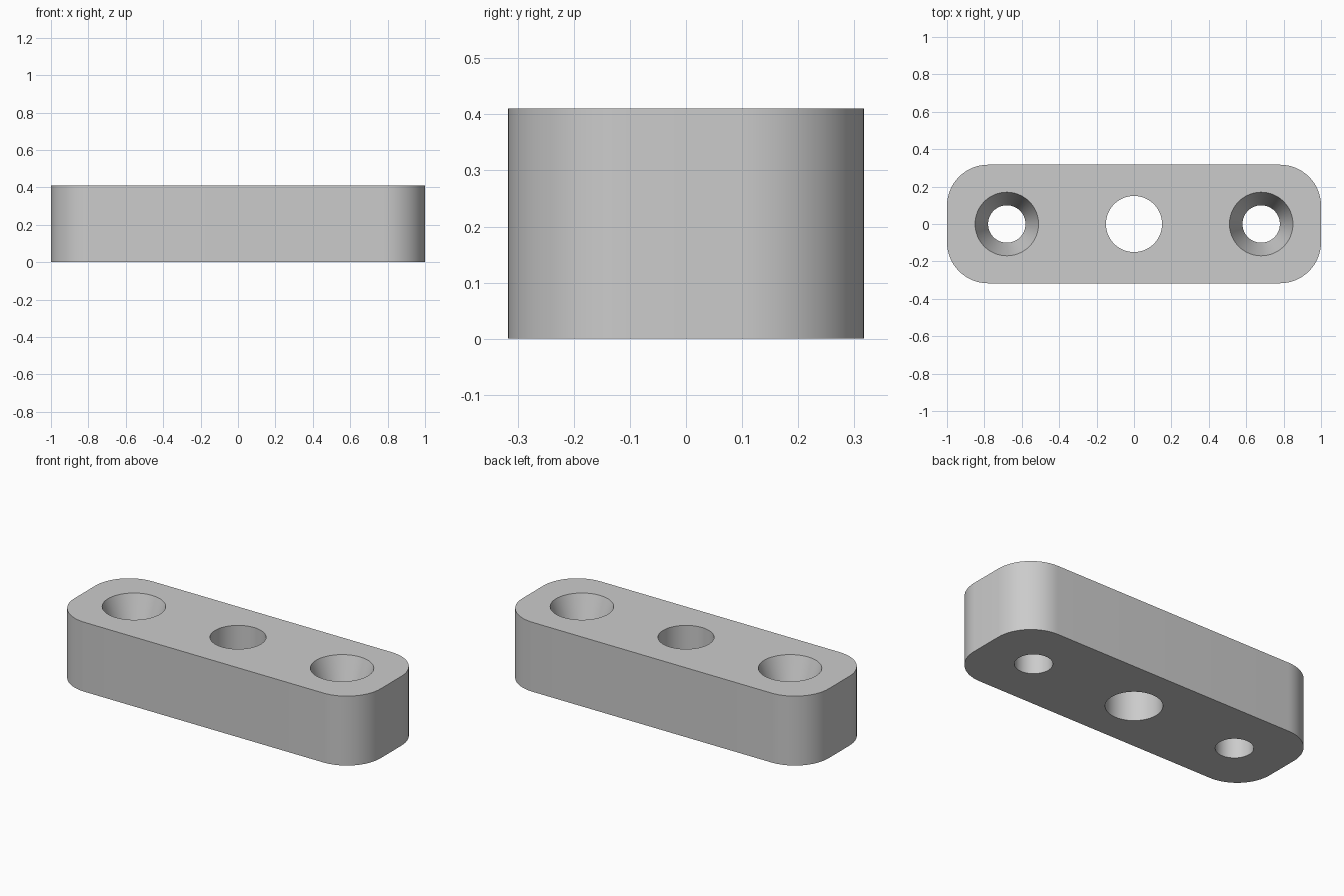
import bpy, bmesh, math

if "Cube" in bpy.data.objects:
    bpy.data.objects.remove(bpy.data.objects["Cube"])

W, D, H, R = 1.0, 0.317, 0.41, 0.22   # half length, half depth, height, corner radius


def add_object(name, bm):
    bmesh.ops.recalc_face_normals(bm, faces=bm.faces)
    mesh = bpy.data.meshes.new(name)
    bm.to_mesh(mesh)
    bm.free()
    obj = bpy.data.objects.new(name, mesh)
    bpy.context.collection.objects.link(obj)
    return obj


def lathe(name, profile, x, sides=64):
    """Closed solid of revolution from (radius, z) points, bottom to top."""
    bm = bmesh.new()
    rings = []
    for r, z in profile:
        rings.append([bm.verts.new((x + r * math.cos(2 * math.pi * i / sides),
                                    r * math.sin(2 * math.pi * i / sides), z))
                      for i in range(sides)])
    for a, b in zip(rings, rings[1:]):
        for i in range(sides):
            j = (i + 1) % sides
            bm.faces.new((a[i], a[j], b[j], b[i]))
    bm.faces.new(rings[0])
    bm.faces.new(rings[-1])
    return add_object(name, bm)


# Rounded rectangular block
bm = bmesh.new()
outline = []
for k, (sx, sy) in enumerate([(1, 1), (-1, 1), (-1, -1), (1, -1)]):
    for i in range(17):
        a = math.pi / 2 * (k + i / 16)
        outline.append(bm.verts.new((sx * (W - R) + R * math.cos(a),
                                     sy * (D - R) + R * math.sin(a), 0)))
base = bm.faces.new(outline)
top = bmesh.ops.extrude_face_region(bm, geom=[base])["geom"]
bmesh.ops.translate(bm, vec=(0, 0, H),
                    verts=[v for v in top if isinstance(v, bmesh.types.BMVert)])
block = add_object("mounting_block", bm)

# Hole cutters: plain centre bore and two countersunk screw holes
sink_depth, over = 0.2, 0.05
slope = 0.07 / sink_depth
screw = [(0.1, -over), (0.1, H - sink_depth), (0.17 + slope * over, H + over)]
cutters = [lathe("centre_bore_cutter", [(0.15, -over), (0.15, H + over)], 0)]
for side, x in (("left", -0.68), ("right", 0.68)):
    cutters.append(lathe(side + "_screw_hole_cutter", screw, x))

bpy.context.view_layer.objects.active = block
block.select_set(True)
for cutter in cutters:
    cutter.hide_render = True
    mod = block.modifiers.new("hole", "BOOLEAN")
    mod.operation = "DIFFERENCE"
    mod.solver = "EXACT"
    mod.object = cutter
    bpy.ops.object.modifier_apply(modifier=mod.name)
    bpy.data.objects.remove(cutter)

# Light grey finish, smooth curves with crisp rims
grey = bpy.data.materials.new("light_grey")
grey.diffuse_color = (0.6, 0.6, 0.6, 1)
grey.use_nodes = True
grey.node_tree.nodes["Principled BSDF"].inputs["Base Color"].default_value = grey.diffuse_color
block.data.materials.clear()
block.data.materials.append(grey)
bpy.ops.object.shade_smooth_by_angle(angle=math.radians(15))
